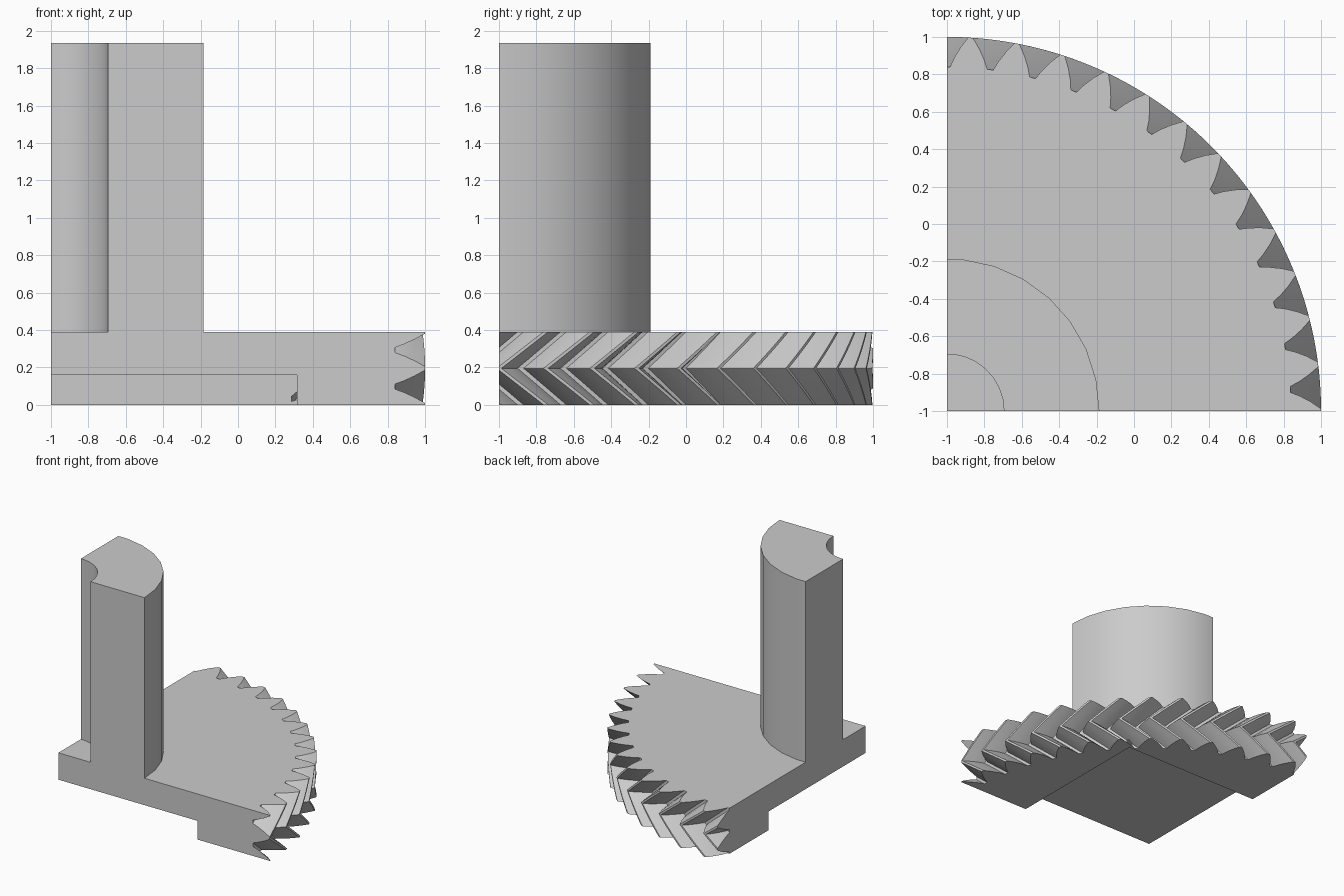
import bpy
import bmesh
from math import sin, cos, pi, radians
from mathutils import Vector

cube = bpy.data.objects.get("Cube")
if cube:
    bpy.data.objects.remove(cube, do_unlink=True)

AXIS = Vector((-1, -1, 0))      # gear axis, at the corner of the quarter
TIP, ROOT = 2.0, 1.84
TEETH = 50
PITCH = 2 * pi / TEETH
THICK, TOP = 0.39, 1.935
RECESS, RECESS_Z = 1.315, 0.16
SLICES = 12

grey = bpy.data.materials.new("light grey")
grey.use_nodes = True
colour = (0.6, 0.6, 0.6, 1)
grey.diffuse_color = colour
grey.node_tree.nodes["Principled BSDF"].inputs["Base Color"].default_value = colour


def make_object(name, bm):
    bmesh.ops.recalc_face_normals(bm, faces=bm.faces[:])
    mesh = bpy.data.meshes.new(name)
    bm.to_mesh(mesh)
    bm.free()
    mesh.materials.append(grey)
    obj = bpy.data.objects.new(name, mesh)
    bpy.context.collection.objects.link(obj)
    return obj


def loft(name, rings):
    """Solid skinned through equal rings of points, capped at both ends."""
    bm = bmesh.new()
    loops = [[bm.verts.new(p) for p in ring] for ring in rings]
    n = len(loops[0])
    for a, b in zip(loops, loops[1:]):
        for i in range(n):
            j = (i + 1) % n
            bm.faces.new((a[i], a[j], b[j], b[i]))
    bm.faces.new(loops[0][::-1])
    bm.faces.new(loops[-1])
    return make_object(name, bm)


def box(name, low, high):
    (x0, y0, z0), (x1, y1, z1) = low, high
    return loft(name, [[(x0, y0, z), (x1, y0, z), (x1, y1, z), (x0, y1, z)]
                       for z in (z0, z1)])


def cut(obj, cutter, operation):
    """Apply a boolean and discard the cutter."""
    cutter.hide_render = True
    mod = obj.modifiers.new("cut", "BOOLEAN")
    mod.operation, mod.solver, mod.object = operation, "EXACT", cutter
    graph = bpy.context.evaluated_depsgraph_get()
    mesh = bpy.data.meshes.new_from_object(obj.evaluated_get(graph))
    obj.modifiers.clear()
    obj.data = mesh
    bpy.data.objects.remove(cutter, do_unlink=True)


def polar(r, angle, z):
    return AXIS + Vector((r * cos(angle), r * sin(angle), z))


# Tooth half-widths as fractions of the pitch, from root to tip
half_tooth = [(ROOT, 0.43), (1.89, 0.335), (1.945, 0.205), (TIP, 0.05)]
tooth = [(r, -w) for r, w in half_tooth] + [(r, w) for r, w in reversed(half_tooth)]


def gear_ring(z):
    # Herringbone twist: one pitch back at mid height
    twist = -PITCH * (1 - abs(z - THICK / 2) / (THICK / 2))
    return [polar(r, (k + w) * PITCH + twist, z)
            for k in range(TEETH) for r, w in tooth]


# Quarter of the herringbone gear with a square recess underneath
gear = loft("herringbone_gear", [gear_ring(THICK * i / SLICES) for i in range(SLICES + 1)])
cut(gear, box("quarter_cutter", (-1, -1, -1), (3, 3, 1)), "INTERSECT")
edge = RECESS - 1
cut(gear, box("recess_cutter", (-2, -2, -1), (edge, edge, RECESS_Z)), "DIFFERENCE")


# Quarter of the hollow shaft
def shaft_ring(z):
    def arc(r):
        pts = [polar(r, radians(a), z) for a in range(0, 90, 12)]
        return pts + [polar(r * cos(radians(6)), pi / 2, z)]
    return arc(0.815) + arc(0.305)[::-1]


shaft = loft("hollow_shaft", [shaft_ring(THICK), shaft_ring(TOP)])

# Smooth the curved walls and keep the edges sharp
bpy.ops.object.select_all(action="DESELECT")
for obj in (gear, shaft):
    obj.select_set(True)
bpy.context.view_layer.objects.active = gear
bpy.ops.object.shade_smooth_by_angle(angle=radians(25))
